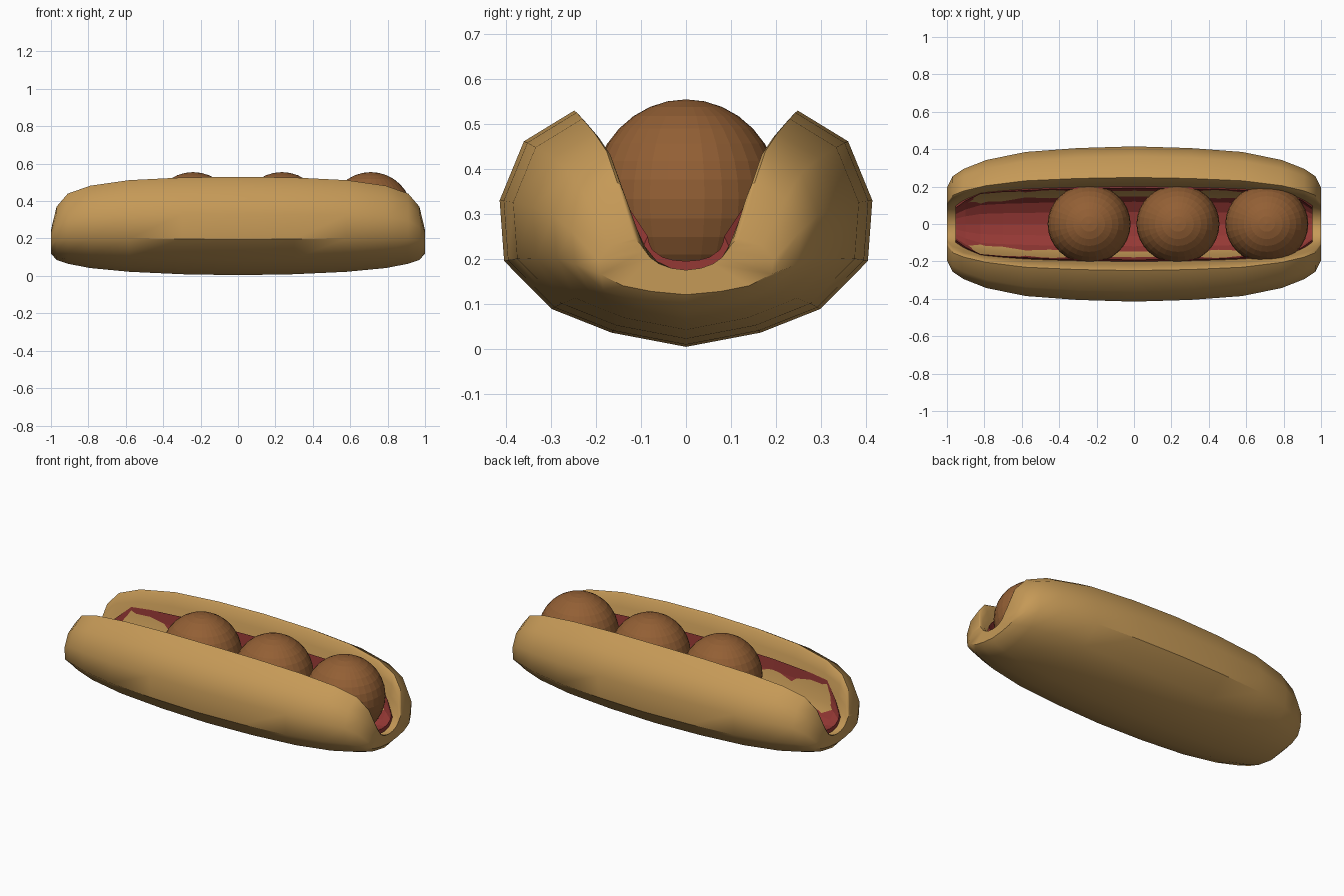
import bpy, bmesh, math

if "Cube" in bpy.data.objects:
    bpy.data.objects.remove(bpy.data.objects["Cube"])

def material(name, color):
    m = bpy.data.materials.new(name)
    m.diffuse_color = (*color, 1)
    m.use_nodes = True
    m.node_tree.nodes["Principled BSDF"].inputs["Base Color"].default_value = m.diffuse_color
    return m

def finish(obj, mat, angle=None):
    obj.data.materials.append(mat)
    bpy.ops.object.select_all(action='DESELECT')
    obj.select_set(True)
    bpy.context.view_layer.objects.active = obj
    if angle:
        bpy.ops.object.shade_smooth_by_angle(angle=math.radians(angle))

def mirrored(half):
    """Half profile running from the rim (y > 0) to the centre -> full profile."""
    return half + [(-y, z) for y, z in reversed(half[:-1])]

def loft(name, sections):
    """Skin open-topped crescent sections (x, outer points, inner points)."""
    bm = bmesh.new()
    rings = []
    for x, outer, inner in sections:
        loop = outer + inner[::-1]
        rings.append([bm.verts.new((x, y, z)) for y, z in loop])
    n = len(rings[0])
    for a, b in zip(rings, rings[1:]):
        for i in range(n):
            j = (i + 1) % n
            bm.faces.new((a[i], a[j], b[j], b[i]))
    # crescent end caps as strips between outer and inner outlines
    h = n // 2
    for r in (rings[0], rings[-1]):
        for i in range(h - 1):
            bm.faces.new((r[i], r[i + 1], r[n - 2 - i], r[n - 1 - i]))
    bmesh.ops.recalc_face_normals(bm, faces=bm.faces)
    me = bpy.data.meshes.new(name)
    bm.to_mesh(me)
    bm.free()
    obj = bpy.data.objects.new(name, me)
    bpy.context.collection.objects.link(obj)
    return obj

def both_ends(stations):
    return [(-s[0], *s[1:]) for s in reversed(stations[1:])] + stations

# Bun: outer and inner half profiles, scaled at each station along x
OUT = [(.60, 1), (.87, .87), (1, .62), (.976, .363), (.72, .16), (.40, .06), (0, 0)]
INN = [(.57, .97), (.52, .82), (.47, .62), (.41, .40), (.31, .20), (.17, .06), (0, 0)]
# x, half width, rim z, bottom z, inner floor z
BUN = [(0, .415, .53, .004, .10), (.3, .406, .526, .009, .10),
       (.58, .385, .512, .022, .105), (.79, .342, .482, .042, .12),
       (.91, .295, .44, .065, .14), (.97, .255, .37, .085, .16),
       (1.0, .195, .245, .12, .175)]
sections = []
for x, w, top, bot, floor in both_ends(BUN):
    outer = mirrored([(y * w, bot + (top - bot) * t) for y, t in OUT])
    inner = mirrored([(y * w, floor + (top - floor) * t) for y, t in INN])
    sections.append((x, outer, inner))
bun = loft("bun", sections)
finish(bun, material("bread", (.56, .32, .095)), 40)

# Sauce: faceted lining in the bun's hollow
LINE = [(1, 1), (.97, .75), (.88, .45), (.62, .16), (.33, .04), (0, 0)]
# x, half width, rim z, floor z
SAUCE = [(0, .192, .41, .135), (.45, .186, .405, .14), (.70, .174, .395, .15),
         (.82, .163, .385, .16), (.90, .125, .31, .18), (.955, .085, .25, .195)]
sections = []
for x, w, top, floor in both_ends(SAUCE):
    upper = mirrored([(y * w, floor + (top - floor) * t) for y, t in LINE])
    lower = mirrored([(y * (w + .012), floor - .025 + (top - floor) * t) for y, t in LINE])
    sections.append((x, lower, upper))
sauce = loft("sauce", sections)
finish(sauce, material("tomato", (.30, .04, .035)))

# Meatballs
meat = material("meat", (.29, .115, .035))
for i, x in enumerate((-.24, .235, .71)):
    bpy.ops.mesh.primitive_uv_sphere_add(segments=32, ring_count=16, radius=.222,
                                         location=(x, 0, .333))
    ball = bpy.context.object
    ball.name = f"meatball_{i + 1}"
    ball.scale.y = .95
    finish(ball, meat)
